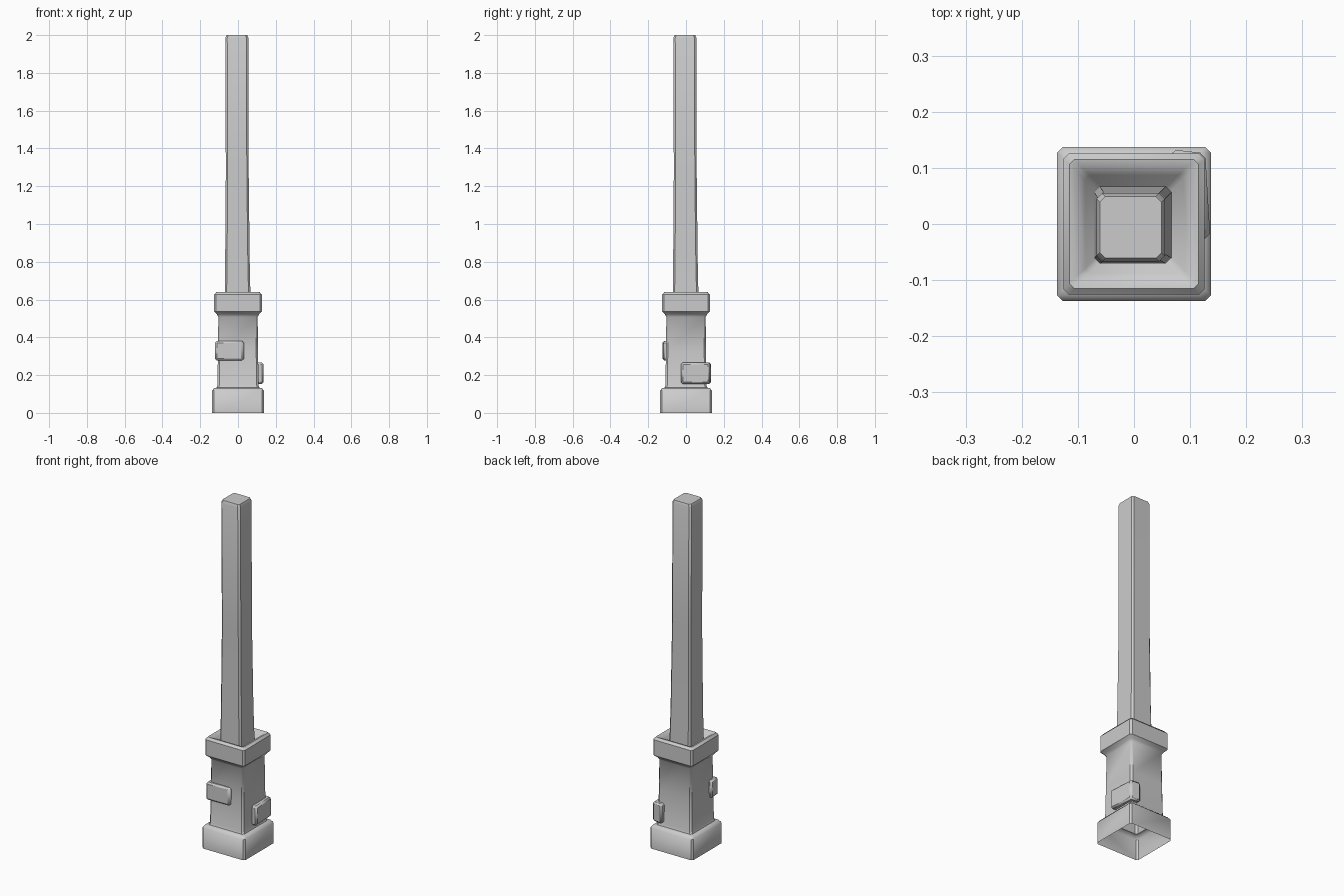
import bpy, bmesh, math

if "Cube" in bpy.data.objects:
    bpy.data.objects.remove(bpy.data.objects["Cube"])


def finish(name, bm, angle=40):
    bmesh.ops.recalc_face_normals(bm, faces=bm.faces)
    me = bpy.data.meshes.new(name)
    bm.to_mesh(me)
    bm.free()
    ob = bpy.data.objects.new(name, me)
    bpy.context.collection.objects.link(ob)
    bpy.ops.object.select_all(action='DESELECT')
    ob.select_set(True)
    bpy.context.view_layer.objects.active = ob
    bpy.ops.object.shade_smooth_by_angle(angle=math.radians(angle))
    return ob


def loft(name, rings, cap_top=False):
    """Stack chamfered square rings: (z, half width, chamfer, x/y offset)."""
    bm = bmesh.new()
    prev = None
    for z, h, c, o in rings:
        k = h - c
        pts = [(h, -k), (h, k), (k, h), (-k, h), (-h, k), (-h, -k), (-k, -h), (k, -h)]
        ring = [bm.verts.new((x + o, y + o, z)) for x, y in pts]
        if prev:
            for i in range(8):
                j = (i + 1) % 8
                bm.faces.new((prev[i], prev[j], ring[j], ring[i]))
        prev = ring
    if cap_top:
        bm.faces.new(prev)
    return finish(name, bm)


# Stone pedestal: open underneath, with a sunken socket in the top
loft("stone_base", [
    (0.0, 0.137, 0.010, 0), (0.118, 0.137, 0.010, 0), (0.131, 0.127, 0.010, 0),
    (0.134, 0.113, 0.010, 0), (0.145, 0.109, 0.010, 0), (0.33, 0.106, 0.010, 0),
    (0.508, 0.104, 0.010, 0), (0.522, 0.112, 0.010, 0), (0.536, 0.126, 0.010, 0),
    (0.626, 0.126, 0.010, 0), (0.639, 0.115, 0.009, 0), (0.636, 0.102, 0.008, 0),
    (0.615, 0.087, 0.008, 0), (0.585, 0.062, 0.008, 0)])

# Tall tapering post
loft("post", [
    (0.57, 0.069, 0.010, -0.002), (0.80, 0.065, 0.010, -0.003),
    (1.28, 0.0605, 0.010, -0.004), (1.985, 0.061, 0.010, -0.006),
    (2.0, 0.055, 0.010, -0.006)], cap_top=True)


def corner_brick(name, outline, z0, z1):
    bm = bmesh.new()
    low = [bm.verts.new((x, y, z0)) for x, y in outline]
    face = bm.faces.new(low)
    ext = bmesh.ops.extrude_face_region(bm, geom=[face])
    for v in ext["geom"]:
        if isinstance(v, bmesh.types.BMVert):
            v.co.z = z1
    ob = finish(name, bm)
    mod = ob.modifiers.new("worn_edges", 'BEVEL')
    mod.width = 0.009
    mod.segments = 1
    return ob


# Raised bricks wrapping two opposite corners
corner_brick("front_left_brick", [(-0.121, -0.06), (-0.121, -0.124), (0.026, -0.119),
                                  (0.036, -0.095), (-0.09, -0.095), (-0.09, -0.06)], 0.278, 0.380)
corner_brick("back_right_brick", [(0.136, -0.026), (0.127, 0.126), (0.066, 0.133),
                                  (0.062, 0.095), (0.095, 0.095), (0.095, -0.026)], 0.154, 0.266)
